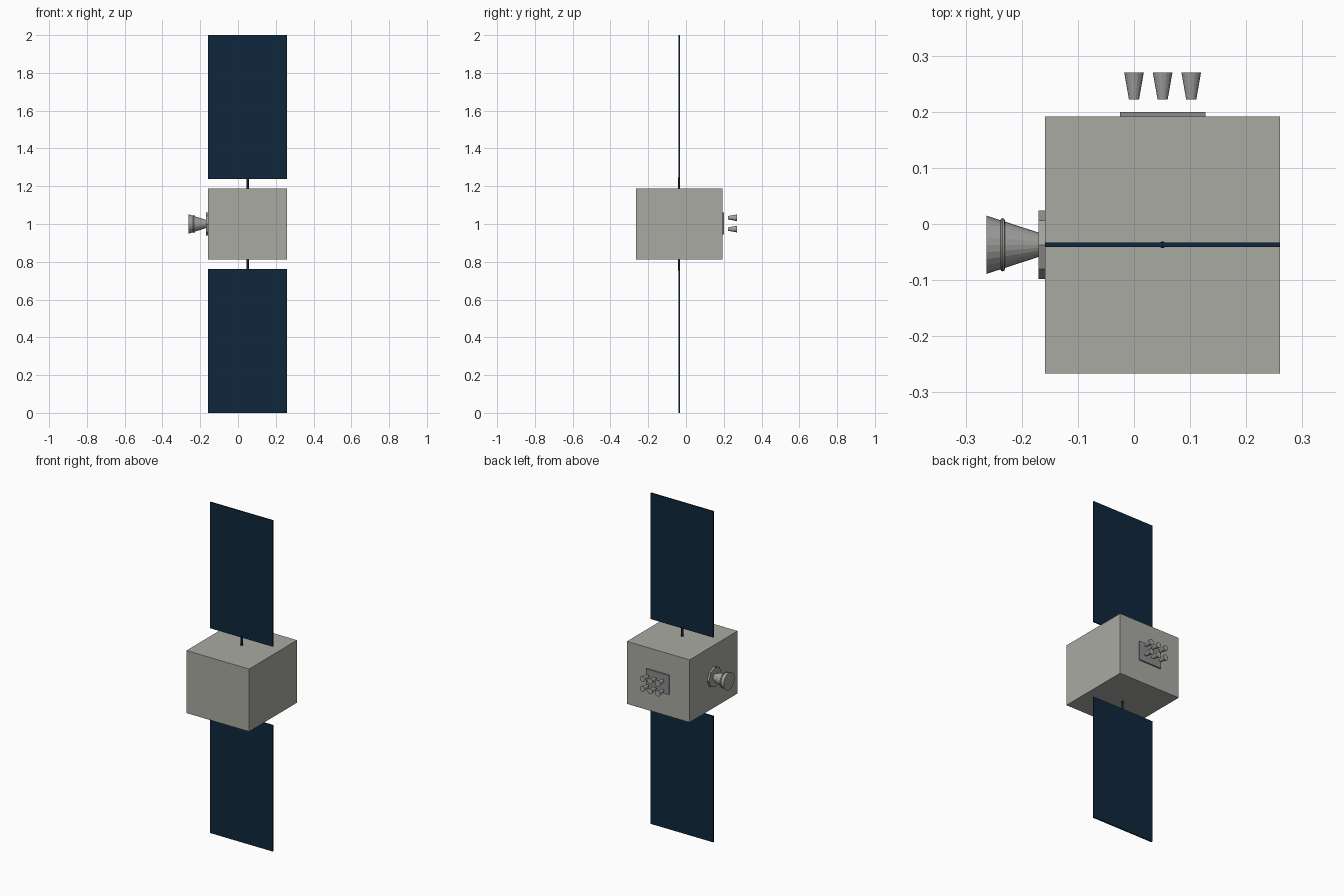
import bpy, math
from mathutils import Vector

if "Cube" in bpy.data.objects:
    bpy.data.objects.remove(bpy.data.objects["Cube"])

CX, CY, CZ = 0.051, -0.037, 1.0


def material(name, rgb):
    m = bpy.data.materials.new(name)
    m.diffuse_color = (*rgb, 1)
    m.use_nodes = True
    m.node_tree.nodes["Principled BSDF"].inputs["Base Color"].default_value = m.diffuse_color
    return m


HULL = material("warm grey hull", (0.40, 0.40, 0.365))
METAL = material("nozzle metal", (0.36, 0.36, 0.35))
PLATE = material("mount grey", (0.25, 0.26, 0.265))
SOLAR = material("solar navy", (0.005, 0.02, 0.045))
ROD = material("dark rod", (0.006, 0.014, 0.022))


def finish(name, mat, smooth=False):
    o = bpy.context.object
    o.name = name
    o.data.materials.append(mat)
    if smooth:
        bpy.ops.object.shade_smooth_by_angle(angle=math.radians(40))
    return o


def box(name, center, size, mat):
    bpy.ops.mesh.primitive_cube_add(size=1, location=center)
    bpy.context.object.scale = size
    bpy.ops.object.transform_apply(location=False, rotation=False)
    return finish(name, mat)


def cone(name, start, end, r1, r2, sides, mat, smooth=False):
    """Frustum running from start (radius r1) to end (radius r2)."""
    a, b = Vector(start), Vector(end)
    d = b - a
    bpy.ops.mesh.primitive_cone_add(vertices=sides, radius1=r1, radius2=r2, depth=d.length,
                                    location=(a + b) / 2,
                                    rotation=d.to_track_quat('Z', 'Y').to_euler())
    return finish(name, mat, smooth)


# Main body
box("body", (CX, CY, CZ), (0.419, 0.458, 0.378), HULL)

# Solar panels and their rods, above and below
for side, s in (("upper", 1), ("lower", -1)):
    box(side + "_solar_panel", (CX, CY, CZ + s * 0.619), (0.419, 0.008, 0.762), SOLAR)
    cone(side + "_panel_rod", (CX, CY, CZ + s * 0.18), (CX, CY, CZ + s * 0.245),
         0.006, 0.006, 12, ROD)

# Main engine: octagonal mount, bell and rim band
cone("engine_mount", (-0.156, CY, CZ), (-0.170, CY, CZ), 0.061, 0.061, 8, METAL)
cone("engine_bell", (-0.168, CY, CZ), (-0.263, CY, CZ), 0.021, 0.052, 24, METAL)
bpy.ops.mesh.primitive_torus_add(location=(-0.234, CY, CZ), rotation=(0, math.pi / 2, 0),
                                 major_radius=0.0435, minor_radius=0.004,
                                 major_segments=24, minor_segments=8)
finish("engine_band", METAL, True)

# Thruster plate with a 3 x 2 set of small nozzles standing off it
box("thruster_plate", (CX, 0.1955, CZ + 0.003), (0.152, 0.009, 0.118), PLATE)
for i in (-1, 0, 1):
    for j in (-1, 1):
        x, z = CX + i * 0.051, CZ + 0.003 + j * 0.03
        cone("small_thruster", (x, 0.222, z), (x, 0.270, z), 0.009, 0.0175, 16, METAL)
